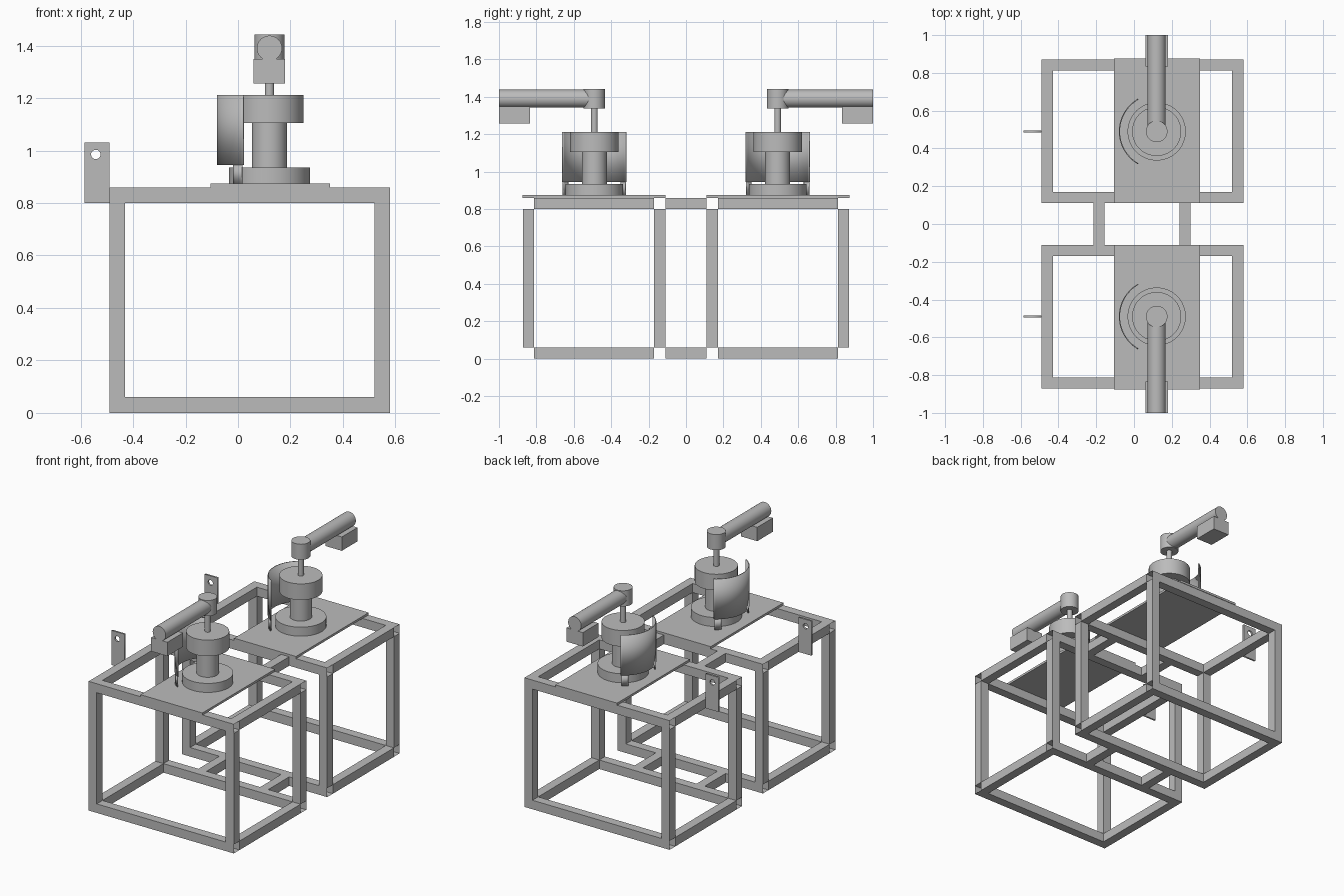
import bpy
import bmesh
from math import cos, sin, pi, radians
from mathutils import Matrix

if "Cube" in bpy.data.objects:
    bpy.data.objects.remove(bpy.data.objects["Cube"])

grey = bpy.data.materials.new("plain_grey")
grey.use_nodes = True
grey.diffuse_color = (0.5, 0.5, 0.5, 1)
grey.node_tree.nodes["Principled BSDF"].inputs["Base Color"].default_value = (0.5, 0.5, 0.5, 1)


def finish(name, bm, smooth=False):
    bmesh.ops.recalc_face_normals(bm, faces=bm.faces)
    mesh = bpy.data.meshes.new(name)
    bm.to_mesh(mesh)
    bm.free()
    mesh.materials.append(grey)
    obj = bpy.data.objects.new(name, mesh)
    bpy.context.collection.objects.link(obj)
    if smooth:
        bpy.ops.object.select_all(action="DESELECT")
        obj.select_set(True)
        bpy.context.view_layer.objects.active = obj
        bpy.ops.object.shade_smooth_by_angle(angle=radians(35))
    return obj


def box(name, xs, ys, zs, open_ends=False):
    """Box between limits; open_ends leaves out the two x faces."""
    bm = bmesh.new()
    ranges = [sorted(r) for r in (xs, ys, zs)]
    bmesh.ops.create_cube(bm, size=1)
    for v in bm.verts:
        v.co = [r[0] if c < 0 else r[1] for c, r in zip(v.co, ranges)]
    bmesh.ops.recalc_face_normals(bm, faces=bm.faces)
    if open_ends:
        bm.normal_update()
        ends = [f for f in bm.faces if abs(f.normal.x) > 0.9]
        bmesh.ops.delete(bm, geom=ends, context="FACES_ONLY")
    return finish(name, bm)


def cylinder(name, radius, start, length, axis="Z", sides=48):
    """Cylinder running from start along the axis by a signed length."""
    bm = bmesh.new()
    bmesh.ops.create_cone(bm, cap_ends=True, segments=sides, radius1=radius,
                          radius2=radius, depth=abs(length))
    x, y, z = start
    if axis == "Y":
        turn = Matrix.Rotation(pi / 2, 4, "X")
        move = Matrix.Translation((x, y + length / 2, z))
    else:
        turn = Matrix.Identity(4)
        move = Matrix.Translation((x, y, z + length / 2))
    bm.transform(move @ turn)
    return finish(name, bm, smooth=True)


def arc_sheet(name, centre, radius, a0, a1, z0, z1, steps):
    """Thin curved sheet standing upright around a centre."""
    bm = bmesh.new()
    pairs = []
    for i in range(steps + 1):
        a = radians(a0 + (a1 - a0) * i / steps)
        x, y = centre[0] + radius * cos(a), centre[1] + radius * sin(a)
        pairs.append([bm.verts.new((x, y, z)) for z in (z0, z1)])
    for p, q in zip(pairs, pairs[1:]):
        bm.faces.new((p[0], q[0], q[1], p[1]))
    obj = finish(name, bm, smooth=True)
    mod = obj.modifiers.new("thickness", "SOLIDIFY")
    mod.thickness = 0.006
    mod.offset = 0
    return obj


def tag_plate(name, y):
    """Upright tab with a round hole, drawn as a filled flat curve."""
    curve = bpy.data.curves.new(name, "CURVE")
    curve.dimensions = "2D"
    curve.fill_mode = "BOTH"
    curve.extrude = 0.006
    outline = [(-0.585, 0.80), (-0.49, 0.80), (-0.49, 1.03), (-0.585, 1.03)]
    hole = [(-0.542 + 0.018 * cos(k * pi / 12), 0.985 + 0.018 * sin(k * pi / 12))
            for k in range(24)]
    for points in (outline, hole):
        spline = curve.splines.new("POLY")
        spline.points.add(len(points) - 1)
        for p, (x, z) in zip(spline.points, points):
            p.co = (x, z, 0, 1)
        spline.use_cyclic_u = True
    curve.materials.append(grey)
    obj = bpy.data.objects.new(name, curve)
    bpy.context.collection.objects.link(obj)
    obj.rotation_euler.x = pi / 2
    obj.location.y = y
    bpy.ops.object.select_all(action="DESELECT")
    obj.select_set(True)
    bpy.context.view_layer.objects.active = obj
    bpy.ops.object.convert(target="MESH")


# Shared frame limits
X_LEFT, X_RIGHT, T = -0.49, 0.58, 0.06
Y_IN, Y_OUT, TOP = 0.11, 0.872, 0.86
LEVELS = {"lower": (0, T), "upper": (TOP - T, TOP)}
POSTS = {"right": (X_LEFT, X_LEFT + T), "left": (X_RIGHT - T, X_RIGHT)}
CX, CY = 0.12, 0.49

for end, s in (("front", -1), ("back", 1)):
    # Square tube frame: open tubes along x, rails along y, posts
    rows = {"inner": (s * Y_IN, s * (Y_IN + T)), "outer": (s * (Y_OUT - T), s * Y_OUT)}
    for row, ys in rows.items():
        for level, zs in LEVELS.items():
            box(f"{end}_{row}_{level}_tube", (X_LEFT, X_RIGHT), ys, zs, open_ends=True)
        for side, xs in POSTS.items():
            box(f"{end}_{row}_{side}_post", xs, ys, (T, TOP - T))
    for side, xs in POSTS.items():
        for level, zs in LEVELS.items():
            box(f"{end}_{side}_{level}_rail", xs,
                (s * (Y_IN + T), s * (Y_OUT - T)), zs)

    # Mounting plate and stacked drums
    y = s * CY
    box(f"{end}_mounting_plate", (-0.105, 0.35), (s * Y_IN, s * 0.875), (TOP, 0.875))
    cylinder(f"{end}_base_drum", 0.154, (CX, y, 0.875), 0.06, sides=64)
    cylinder(f"{end}_pillar", 0.067, (CX, y, 0.935), 0.17)
    cylinder(f"{end}_top_drum", 0.13, (CX, y, 1.105), 0.107, sides=64)
    cylinder(f"{end}_rod", 0.018, (CX, y, 1.212), 0.13, sides=32)

    # Arm with hub and hanging block
    cylinder(f"{end}_arm_hub", 0.057, (CX, y, 1.338), 0.104)
    cylinder(f"{end}_arm", 0.048, (CX, y, 1.39), s * (1 - CY), axis="Y")
    box(f"{end}_arm_block", (0.06, 0.18), (s * 0.835, s), (1.256, 1.348))

    # Curved shield on two narrow legs
    arc_sheet(f"{end}_shield", (CX, y), 0.197, 120, 240, 0.945, 1.212, 32)
    for k, a in enumerate((122, 226)):
        arc_sheet(f"{end}_shield_leg_{k + 1}", (CX, y), 0.197, a, a + 12, 0.875, 0.945, 4)

    tag_plate(f"{end}_tag_plate", y)

# Bars joining the two frames
for side, x in (("right", -0.215), ("left", 0.24)):
    for level, zs in LEVELS.items():
        box(f"{side}_{level}_bridge", (x, x + T), (-Y_IN, Y_IN), zs)
